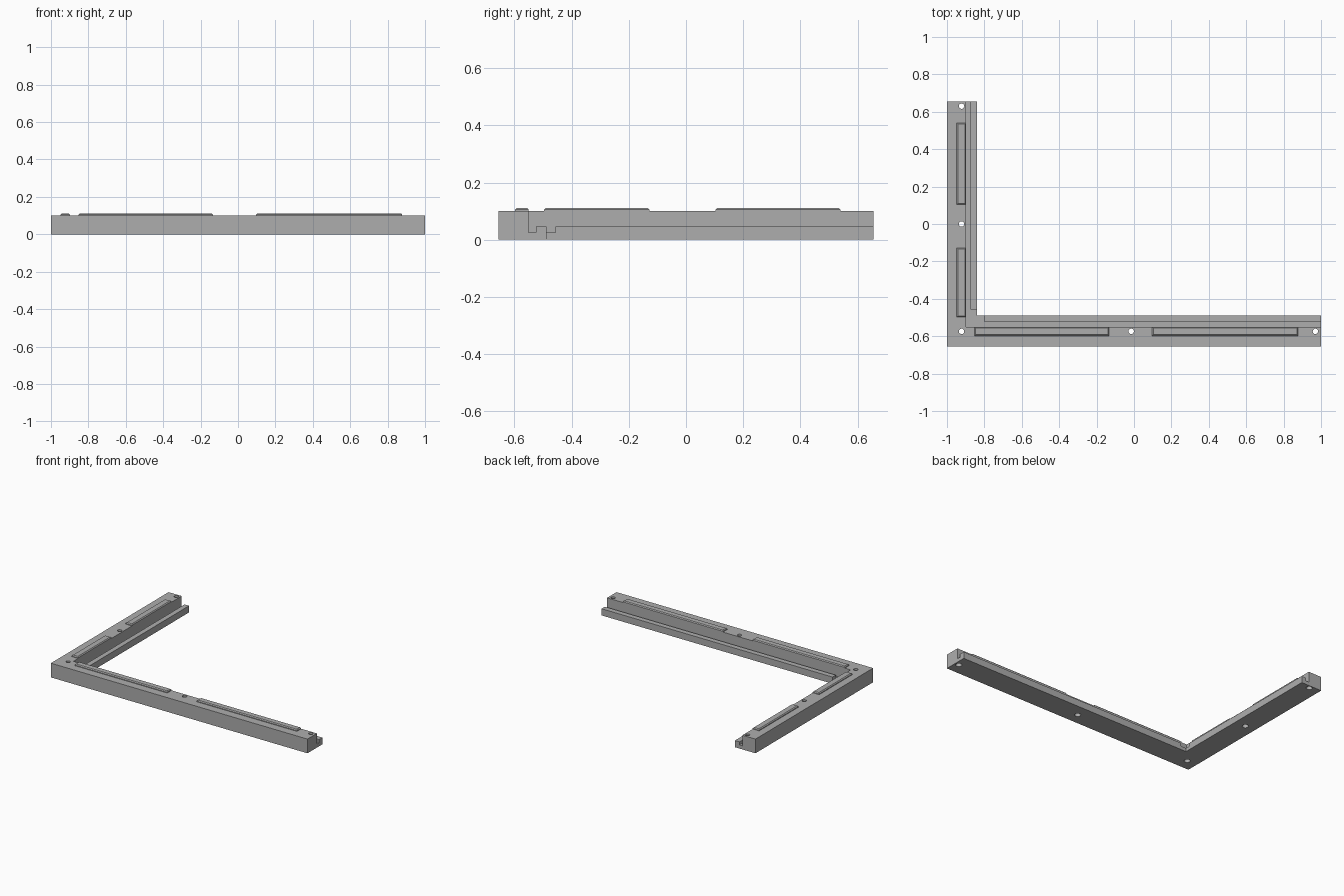
import bpy
import bmesh

cube = bpy.data.objects.get("Cube")
if cube:
    bpy.data.objects.remove(cube, do_unlink=True)

grey = bpy.data.materials.new("matte grey")
grey.use_nodes = True
grey.diffuse_color = (0.42, 0.42, 0.42, 1)
grey.node_tree.nodes["Principled BSDF"].inputs["Base Color"].default_value = grey.diffuse_color


def prism(name, plan, low, high, chamfer=0):
    """Extrude a plan outline upward, optionally chamfering its top rim."""
    bm = bmesh.new()
    base = bm.faces.new([bm.verts.new((x, y, low)) for x, y in plan])
    out = bmesh.ops.extrude_face_region(bm, geom=[base])
    top = [v for v in out["geom"] if isinstance(v, bmesh.types.BMVert)]
    bmesh.ops.translate(bm, verts=top, vec=(0, 0, high - low))
    if chamfer:
        rim = [e for e in bm.edges if all(v in top for v in e.verts)]
        bmesh.ops.bevel(bm, geom=rim, offset=chamfer, segments=1, affect='EDGES')
    bmesh.ops.recalc_face_normals(bm, faces=bm.faces)
    mesh = bpy.data.meshes.new(name)
    bm.to_mesh(mesh)
    bm.free()
    mesh.materials.append(grey)
    obj = bpy.data.objects.new(name, mesh)
    bpy.context.collection.objects.link(obj)
    return obj


def cut(target, cutter):
    """Subtract a cutter from the target and discard it."""
    mod = target.modifiers.new("cut", 'BOOLEAN')
    mod.operation = 'DIFFERENCE'
    mod.solver = 'EXACT'
    mod.object = cutter
    cutter.hide_render = True
    bpy.context.view_layer.objects.active = target
    bpy.ops.object.modifier_apply(modifier=mod.name)
    bpy.data.objects.remove(cutter, do_unlink=True)


def elbow(x, y, inner_x, inner_y, end_x, end_y):
    """L-shaped outline with its outer corner at x, y."""
    return [(x, y), (end_x, y), (end_x, inner_y), (inner_x, inner_y),
            (inner_x, end_y), (x, end_y)]


END = 0.655
WALL_X, WALL_Y = -0.898, -0.55

# Corner rail
rail = prism("corner_rail", elbow(-1, -END, -0.84, -0.488, 1, END), 0, 0.1)

# Ledge inside the tall outer wall
cut(rail, prism("ledge_cutter", elbow(WALL_X, WALL_Y, -0.7, -0.4, 1.1, 0.8), 0.047, 0.2))

# Groove behind the lip, opening out into the inner corner
groove = [(WALL_X, WALL_Y), (1.1, WALL_Y), (1.1, -0.525), (-0.8, -0.525),
          (-0.8, -0.457), (-0.875, -0.457), (-0.875, 0.8), (WALL_X, 0.8)]
cut(rail, prism("groove_cutter", groove, 0.025, 0.2))

# Screw holes, wider from below
for x, y in [(-0.922, 0.63), (-0.922, 0), (-0.922, -0.574), (-0.015, -0.574), (0.97, -0.574)]:
    for radius, z in [(0.0145, 0.05), (0.02, -0.06)]:
        bpy.ops.mesh.primitive_cylinder_add(vertices=24, radius=radius, depth=0.2, location=(x, y, z))
        hole = bpy.context.object
        hole.data.materials.append(grey)
        cut(rail, hole)

# Raised strips along the wall top
strips = {
    "side_strip_back": (-0.948, WALL_X, 0.103, 0.54),
    "side_strip_front": (-0.948, WALL_X, -0.497, -0.128),
    "front_strip_right": (-0.853, -0.133, -0.598, WALL_Y),
    "front_strip_left": (0.097, 0.878, -0.598, WALL_Y),
}
for name, (x0, x1, y0, y1) in strips.items():
    prism(name, [(x0, y0), (x1, y0), (x1, y1), (x0, y1)], 0.1, 0.111, 0.006)

# Smooth the hole walls, keep every edge sharp
bpy.ops.object.select_all(action='DESELECT')
rail.select_set(True)
bpy.context.view_layer.objects.active = rail
bpy.ops.object.shade_smooth_by_angle()
